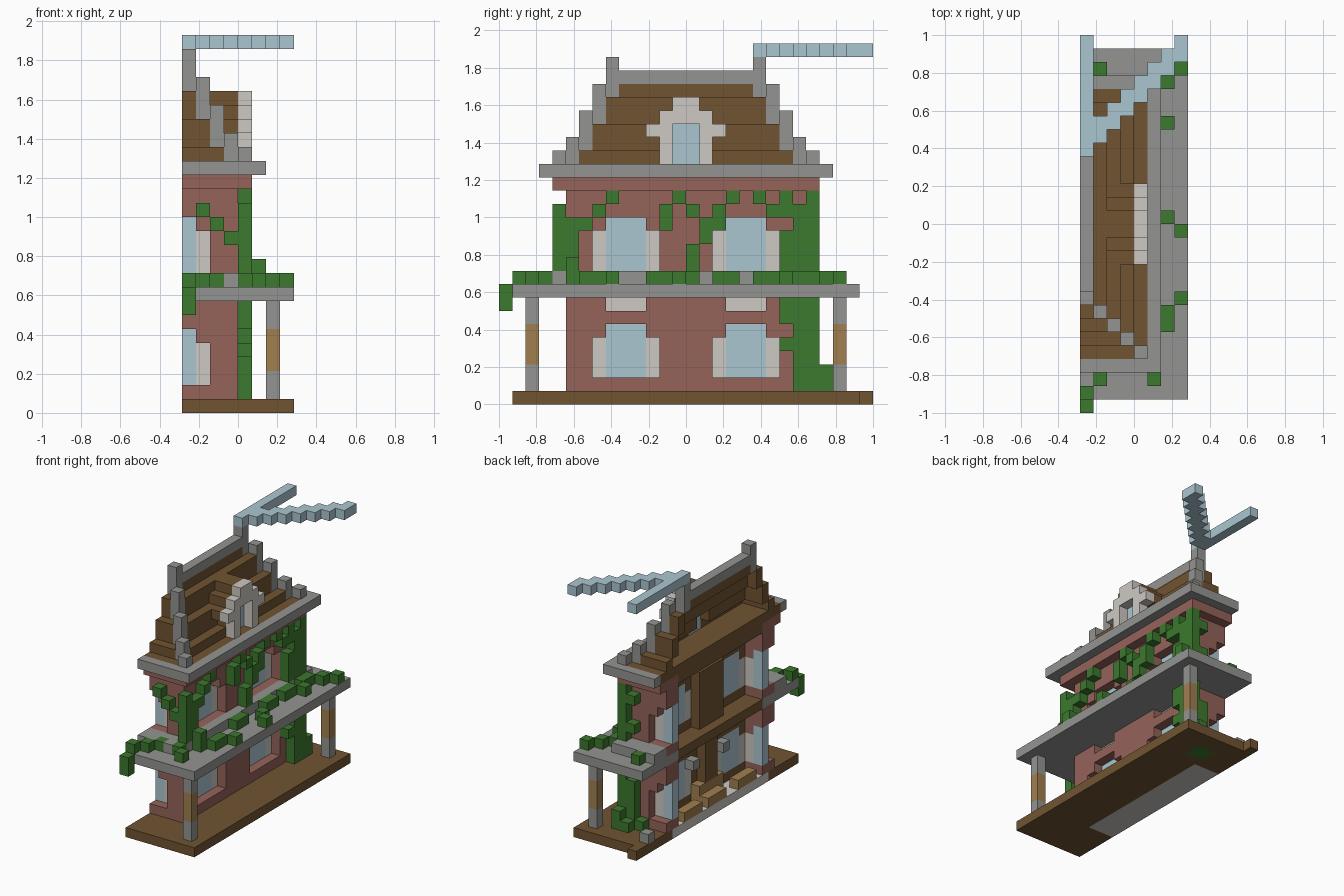
import bpy
import bmesh
from mathutils import Vector

default_cube = bpy.data.objects.get("Cube")
if default_cube:
    bpy.data.objects.remove(default_cube, do_unlink=True)

UNIT = 1 / 14                      # block edge length
ORIGIN = Vector((-4 * UNIT, -1, 0))
SPAN = 28                          # blocks along y, used for mirroring
cells = {}                         # block position -> part name


def fill(part, xs, ys, zs, mirror=False, keep=False):
    """Fill a block range with a part; part None carves it away."""
    for i in range(*xs):
        for j in range(*ys):
            for k in range(*zs):
                spots = [(i, j, k)]
                if mirror:
                    spots.append((i, SPAN - 1 - j, k))
                for spot in spots:
                    if part is None:
                        cells.pop(spot, None)
                    elif not (keep and spot in cells):
                        cells[spot] = part


def srgb(red, green, blue):
    def linear(value):
        value /= 255
        return value / 12.92 if value <= 0.04045 else ((value + 0.055) / 1.055) ** 2.4
    return (linear(red), linear(green), linear(blue), 1)


def make_material(name, colour):
    mat = bpy.data.materials.new(name)
    mat.use_nodes = True
    mat.diffuse_color = colour
    shader = next(n for n in mat.node_tree.nodes if n.type == 'BSDF_PRINCIPLED')
    shader.inputs["Base Color"].default_value = colour
    return mat


materials = {
    "brick": make_material("brick red", srgb(149, 99, 90)),
    "stone": make_material("stone grey", srgb(148, 148, 146)),
    "trim": make_material("pale trim", srgb(206, 201, 195)),
    "wood": make_material("dark wood", srgb(113, 84, 50)),
    "tan": make_material("tan wood", srgb(160, 127, 80)),
    "glass": make_material("pale blue", srgb(171, 198, 208)),
    "leaf": make_material("leaf green", srgb(60, 120, 46)),
}
part_materials = {
    "base_slab": "wood", "interior_floor": "trim", "brick_walls": "brick",
    "wood_lining": "wood", "gallery_slab": "stone", "gallery_step": "stone",
    "post_ends": "stone", "post_shafts": "tan", "cornice": "stone",
    "roof": "wood", "roof_hips": "stone", "roof_ridge": "stone",
    "dormer_front": "trim", "dormer_roof": "wood", "dormer_glass": "glass",
    "window_glass": "glass", "window_trim": "trim", "roof_vane": "glass",
    "ivy": "leaf", "furniture": "tan", "interior_lamps": "stone",
}

# Ground slab and interior floor
fill("base_slab", (0, 8), (1, 27), (0, 1))
fill("base_slab", (0, 1), (27, 28), (0, 1))
fill("interior_floor", (0, 3), (6, 22), (0, 1))

# Brick shell with wooden lining, open at the rear
fill("brick_walls", (0, 4), (5, 23), (1, 16))
fill("brick_walls", (0, 5), (4, 24), (16, 17))
fill("wood_lining", (0, 3), (7, 21), (1, 17))
fill(None, (0, 2), (7, 21), (1, 16))

# Gallery with a raised inner step, and the cornice
fill("gallery_slab", (0, 8), (1, 27), (8, 9))
fill("gallery_step", (4, 5), (3, 25), (9, 10))
fill("gallery_step", (0, 4), (3, 5), (9, 10), mirror=True)
fill("cornice", (0, 6), (3, 25), (17, 18))
fill("wood_lining", (0, 3), (7, 21), (8, 9))

# Gallery posts
fill("post_ends", (6, 7), (2, 3), (1, 8), mirror=True)
fill("post_shafts", (6, 7), (2, 3), (3, 6), mirror=True)

# Windows: recessed glass and trim on the long face and both ends
for sill, head in ((2, 6), (10, 14)):
    low, full = (sill, head - 1), (sill, head)
    fill(None, (3, 4), (7, 12), low, mirror=True)
    fill(None, (3, 4), (8, 11), full, mirror=True)
    fill("window_trim", (2, 3), (7, 12), low, mirror=True)
    fill("window_glass", (2, 3), (8, 11), full, mirror=True)
    fill(None, (0, 2), (5, 6), low, mirror=True)
    fill(None, (0, 1), (5, 6), full, mirror=True)
    fill("window_trim", (1, 2), (6, 7), low, mirror=True)
    fill("window_glass", (0, 1), (6, 7), full, mirror=True)
fill(None, (3, 4), (8, 11), (7, 8), mirror=True)
fill("window_trim", (2, 3), (8, 11), (7, 8), mirror=True)

# Stepped hollow roof, its lowest tier set flush into the cornice
tier_bounds = (17, 18, 19, 21, 23, 24)
for step in range(5):
    depth, start = 5 - step, 4 + step
    rows = (tier_bounds[step], tier_bounds[step + 1])
    fill("roof", (0, depth), (start, SPAN - start), rows)
    if 0 < step < 4:
        fill(None, (0, depth - 1), (start + 1, SPAN - start - 1), rows)
fill("roof_ridge", (0, 1), (8, 20), (24, 25))

# Stone hips climbing the roof corners
for step, rows in enumerate(((18, 19), (18, 20), (19, 22), (21, 24), (23, 26))):
    fill("roof_hips", (4 - step, 5 - step), (4 + step, 5 + step), rows, mirror=True)

# Dormer
fill("dormer_front", (4, 5), (12, 16), (18, 22))
fill("dormer_front", (4, 5), (11, 17), (20, 21))
fill("dormer_front", (4, 5), (13, 15), (22, 23))
fill("dormer_roof", (3, 4), (12, 16), (18, 22))
fill("dormer_roof", (3, 4), (11, 17), (20, 21))
fill("dormer_roof", (2, 4), (12, 16), (21, 22))
fill("dormer_roof", (2, 4), (13, 15), (22, 23))
fill(None, (0, 5), (13, 15), (18, 21))
fill("dormer_glass", (3, 4), (13, 15), (18, 21))

# Forked vane on the rear ridge post
fill("roof_vane", (0, 1), (19, SPAN), (26, 27))
for step in range(1, 8):
    fill("roof_vane", (step, step + 1), (19 + step, 21 + step), (26, 27))


def ivy(i, j, k, height=1):
    fill("ivy", (i, i + 1), (j, j + 1), (k, k + height), keep=True)


# Ivy climbing the long face: position, start, height
for j, k, height in ((5, 11, 3), (6, 13, 1), (7, 14, 1), (8, 15, 1), (12, 13, 2),
                     (13, 15, 1), (14, 10, 2), (14, 14, 1), (15, 12, 2), (16, 13, 2),
                     (17, 15, 1), (19, 15, 1), (20, 14, 1), (21, 14, 2), (21, 10, 3),
                     (22, 10, 5), (21, 6, 2), (21, 4, 1), (22, 1, 7)):
    ivy(4, j, k, height)

# Ivy on the front end
for i in range(1, 4):
    ivy(i, 4, 15 - i)
ivy(4, 4, 10, 5)
ivy(5, 5, 10)
ivy(6, 6, 9)

# Ivy on the rear end, rooted through the slab
fill("ivy", (3, 5), (23, 25), (0, 1))
for i, k, height in ((4, 1, 7), (4, 10, 6), (3, 1, 5), (3, 11, 1), (3, 14, 1), (2, 1, 1)):
    ivy(i, 23, k, height)
ivy(4, 24, 1, 2)
ivy(3, 24, 1)

# Ivy scattered along the gallery rim and against the step
for i, j in ((6, 7), (7, 8), (7, 13), (6, 14), (6, 21), (6, 24), (7, 25), (1, 25),
             (1, 2), (5, 2), (0, 1)):
    ivy(i, j, 9)
for j in (5, 11, 12, 16, 17, 19, 20, 22, 23):
    ivy(5, j, 9)
for i in (2, 4):
    fill("ivy", (i, i + 1), (3, 4), (9, 10))
ivy(0, 0, 7, 2)

# Interior panels, furniture and lamps
fill("wood_lining", (1, 2), (12, 16), (9, 15))
fill("wood_lining", (1, 2), (13, 15), (3, 8))
fill("furniture", (0, 1), (17, 20), (1, 2))
fill("furniture", (0, 1), (13, 16), (1, 2))
fill("furniture", (0, 1), (8, 11), (1, 2))
fill("furniture", (1, 2), (12, 16), (1, 3))
for j in (11, 16):
    fill("interior_lamps", (1, 2), (j, j + 1), (5, 6))
fill("interior_lamps", (0, 1), (25, 26), (1, 2))


def build_part(part):
    """Make one mesh from the exposed block sides of a part."""
    bm = bmesh.new()
    for spot in [s for s, name in cells.items() if name == part]:
        centre = Vector(spot) + Vector((0.5, 0.5, 0.5))
        for axis in range(3):
            for sign in (-1, 1):
                normal = Vector((0, 0, 0))
                normal[axis] = sign
                if tuple(int(s + n) for s, n in zip(spot, normal)) in cells:
                    continue
                side = Vector((0, 0, 0))
                side[(axis + 1) % 3] = 0.5
                rise = normal.cross(side)
                middle = centre + normal / 2
                corners = (-side - rise, side - rise, side + rise, rise - side)
                bm.faces.new([bm.verts.new(ORIGIN + (middle + c) * UNIT) for c in corners])
    bmesh.ops.remove_doubles(bm, verts=bm.verts, dist=UNIT / 100)
    bmesh.ops.dissolve_limit(bm, angle_limit=0.01, verts=bm.verts, edges=bm.edges)
    mesh = bpy.data.meshes.new(part)
    bm.to_mesh(mesh)
    bm.free()
    mesh.materials.append(materials[part_materials[part]])
    bpy.context.collection.objects.link(bpy.data.objects.new(part, mesh))


for part_name in part_materials:
    build_part(part_name)
